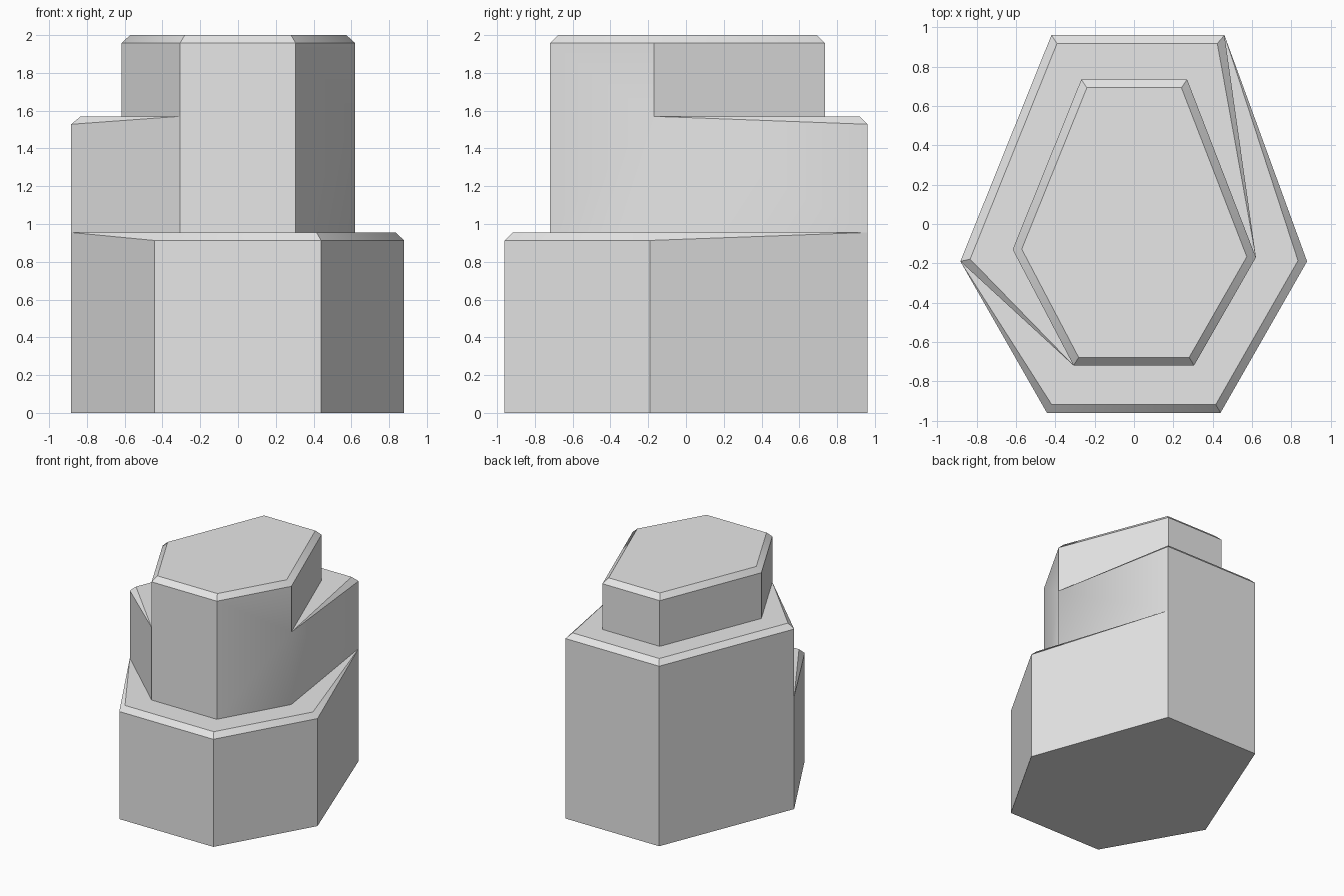
import bpy
import bmesh
import math
from mathutils import Vector

cube = bpy.data.objects.get("Cube")
if cube:
    bpy.data.objects.remove(cube, do_unlink=True)

# Heights of the three steps and the width of their bevels
LOW, MID, TOP, BEVEL = 0.955, 1.57, 2.0, 0.042

# Outlines run counterclockwise from the front left corner
outer = [Vector(p) for p in [(-0.443, -0.96), (0.44, -0.96), (0.88, -0.19),
                             (0.46, 0.96), (-0.42, 0.96), (-0.883, -0.19)]]
inner = [Vector(p) for p in [(-0.307, -0.72), (0.305, -0.72), (0.62, -0.17),
                             (0.27, 0.735), (-0.268, 0.735), (-0.617, -0.13)]]
middle = inner[:3] + outer[3:]

bm = bmesh.new()


def add_face(points):
    bm.faces.new([bm.verts.new(p) for p in points])


def inset(outline, i):
    """Mitred corner of the outline, moved inwards by the bevel width."""
    p = outline[i]
    a = (p - outline[i - 1]).normalized()
    b = (outline[(i + 1) % len(outline)] - p).normalized()
    normals = Vector((-a.y, a.x)) + Vector((-b.y, b.x))
    return p + normals * (2 * BEVEL / normals.length_squared)


# Heights at which each vertical corner edge has a vertex
low_rim, mid_rim, top_rim = LOW - BEVEL, MID - BEVEL, TOP - BEVEL
outer_levels = [[0, low_rim]] * 3 + [[0, LOW, mid_rim], [0, mid_rim], [0, LOW, mid_rim]]
inner_levels = [[LOW, MID, top_rim], [LOW, top_rim], [LOW, MID, top_rim]] + [[MID, top_rim]] * 3
levels = {tuple(p): z for p, z in zip(outer + inner, outer_levels + inner_levels)}


def wall(p, q, bottom, top):
    """Upright face between two corner edges."""
    left = [(*p, z) for z in levels[tuple(p)] if bottom <= z <= top]
    right = [(*q, z) for z in levels[tuple(q)] if bottom <= z <= top]
    add_face(right + left[::-1])


def bevel_rim(outline, corners, height, tapered):
    """Sloping rim along the corners; a tapered rim fades out at both ends."""
    rim, ledge = [], []
    for k, i in enumerate(corners):
        fades = tapered and k in (0, len(corners) - 1)
        ledge.append((*(outline[i] if fades else inset(outline, i)), height))
        rim.append((*outline[i], height if fades else height - BEVEL))
    for k in range(len(corners) - 1):
        quad = [rim[k], rim[k + 1], ledge[k + 1], ledge[k]]
        add_face(list(dict.fromkeys(quad)))
    return ledge


# Underside and outer walls
add_face([(*p, 0) for p in reversed(outer)])
for i in range(6):
    j = (i + 1) % 6
    wall(outer[i], outer[j], 0, mid_rim if i in (3, 4) else LOW)

# Middle step: two walls run through to the top, two stop at the back ledge
for i in (5, 0, 1, 2):
    wall(middle[i], middle[(i + 1) % 6], LOW, top_rim if i in (0, 1) else MID)

# Top step: remaining walls above the back ledge
for i in (2, 3, 4, 5):
    wall(inner[i], inner[(i + 1) % 6], MID, top_rim)

# Bevelled rims and flat ledges
front_ledge = bevel_rim(outer, [5, 0, 1, 2, 3], LOW, True)
add_face(front_ledge + [(*inner[i], LOW) for i in (2, 1, 0)])
back_ledge = bevel_rim(middle, [2, 3, 4, 5, 0], MID, True)
add_face(back_ledge + [(*inner[i], MID) for i in (5, 4, 3)])
summit = bevel_rim(inner, [0, 1, 2, 3, 4, 5, 0], TOP, False)
add_face(summit[:-1])

# Join the faces into one closed surface
bmesh.ops.remove_doubles(bm, verts=bm.verts, dist=0.0005)
bmesh.ops.recalc_face_normals(bm, faces=bm.faces)
mesh = bpy.data.meshes.new("stepped_rock")
bm.to_mesh(mesh)
bm.free()
rock = bpy.data.objects.new("stepped_rock", mesh)
bpy.context.collection.objects.link(rock)

# Plain stone colour
stone = bpy.data.materials.new("light_grey_stone")
stone.use_nodes = True
colour = (0.8, 0.8, 0.8, 1)
stone.diffuse_color = colour
stone.node_tree.nodes["Principled BSDF"].inputs["Base Color"].default_value = colour
mesh.materials.append(stone)

# Smooth the shallow corners and keep the others sharp
bpy.ops.object.select_all(action="DESELECT")
rock.select_set(True)
bpy.context.view_layer.objects.active = rock
bpy.ops.object.shade_smooth_by_angle(angle=math.radians(40))
